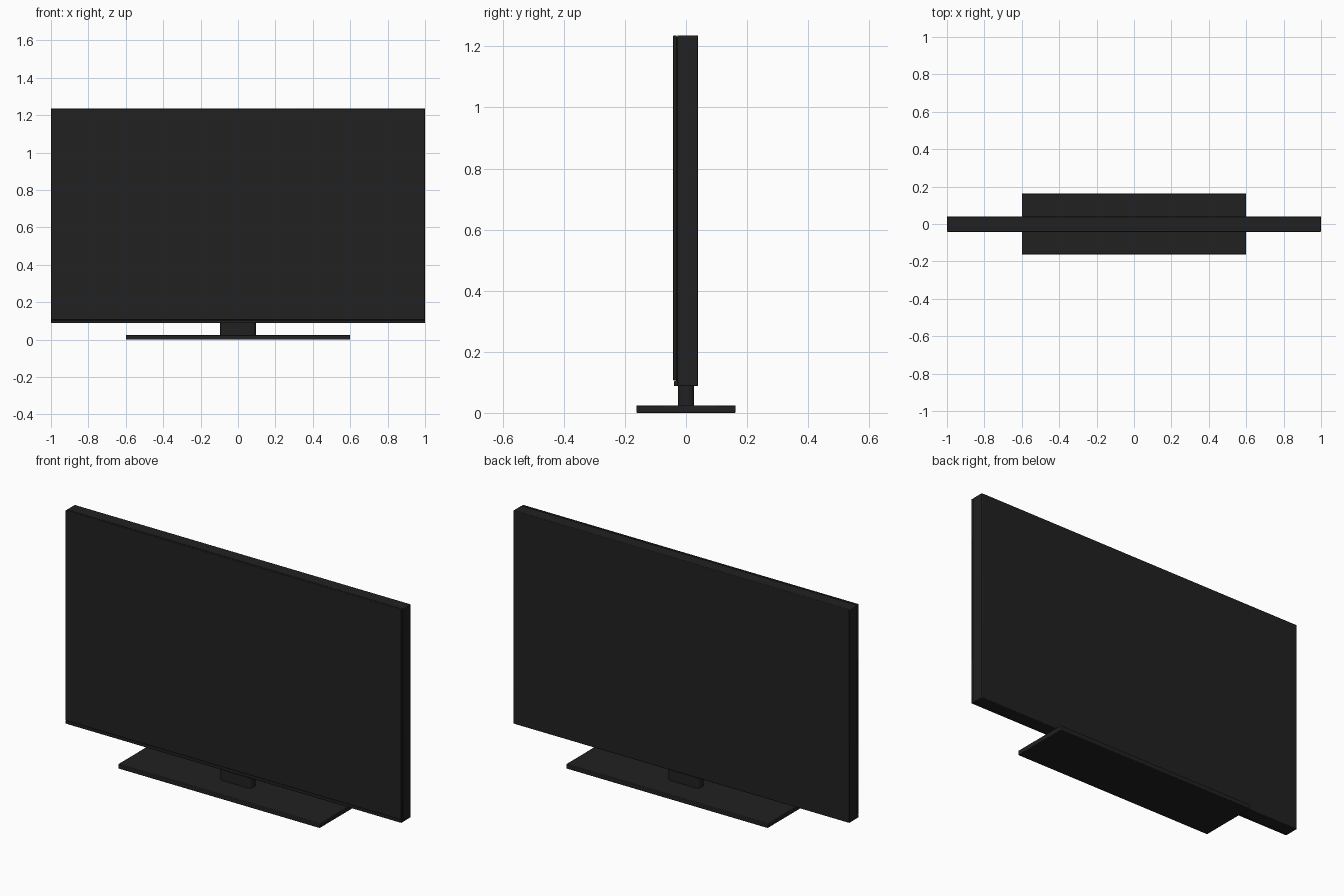
import bpy
import bmesh
import math

cube = bpy.data.objects.get("Cube")
if cube:
    bpy.data.objects.remove(cube, do_unlink=True)


def material(name, value):
    m = bpy.data.materials.new(name)
    m.use_nodes = True
    colour = (value, value, value, 1)
    m.diffuse_color = colour
    m.node_tree.nodes["Principled BSDF"].inputs["Base Color"].default_value = colour
    return m


black = material("black plastic", 0.015)


def block(name, low, high, bevel=0.0, upright=0.0):
    """Box between two corners; optionally round its upright edges or bevel all."""
    bm = bmesh.new()
    bmesh.ops.create_cube(bm, size=1)
    for v in bm.verts:
        v.co = [(a + b) / 2 + c * (b - a) for a, b, c in zip(low, high, v.co)]
    if upright:
        edges = [e for e in bm.edges if abs(e.verts[0].co.z - e.verts[1].co.z) > 0.01]
        bmesh.ops.bevel(bm, geom=edges, offset=upright, segments=6,
                        profile=0.5, affect='EDGES')
    mesh = bpy.data.meshes.new(name)
    bm.to_mesh(mesh)
    bm.free()
    obj = bpy.data.objects.new(name, mesh)
    bpy.context.collection.objects.link(obj)
    mesh.materials.append(black)
    if bevel:
        mod = obj.modifiers.new("soft edges", 'BEVEL')
        mod.width = bevel
        mod.segments = 2
    bpy.ops.object.select_all(action='DESELECT')
    obj.select_set(True)
    bpy.context.view_layer.objects.active = obj
    bpy.ops.object.shade_smooth_by_angle(angle=math.radians(35))
    return obj


# Display: rear housing, recessed seam, front panel and lower trim
block("rear_housing", (-1, -0.028, 0.088), (1, 0.04, 1.236), bevel=0.003)
block("panel_seam", (-0.996, -0.032, 0.092), (0.996, -0.02, 1.232))
block("screen_panel", (-1, -0.042, 0.106), (1, -0.031, 1.236), bevel=0.003)
block("lower_trim", (-1, -0.04, 0.088), (1, -0.026, 0.104), bevel=0.003)

# Stand: rounded neck on a wide flat foot
block("stand_neck", (-0.095, -0.027, 0.02), (0.095, 0.027, 0.1), upright=0.02)
block("stand_foot", (-0.6, -0.162, 0), (0.6, 0.162, 0.025), bevel=0.003)
